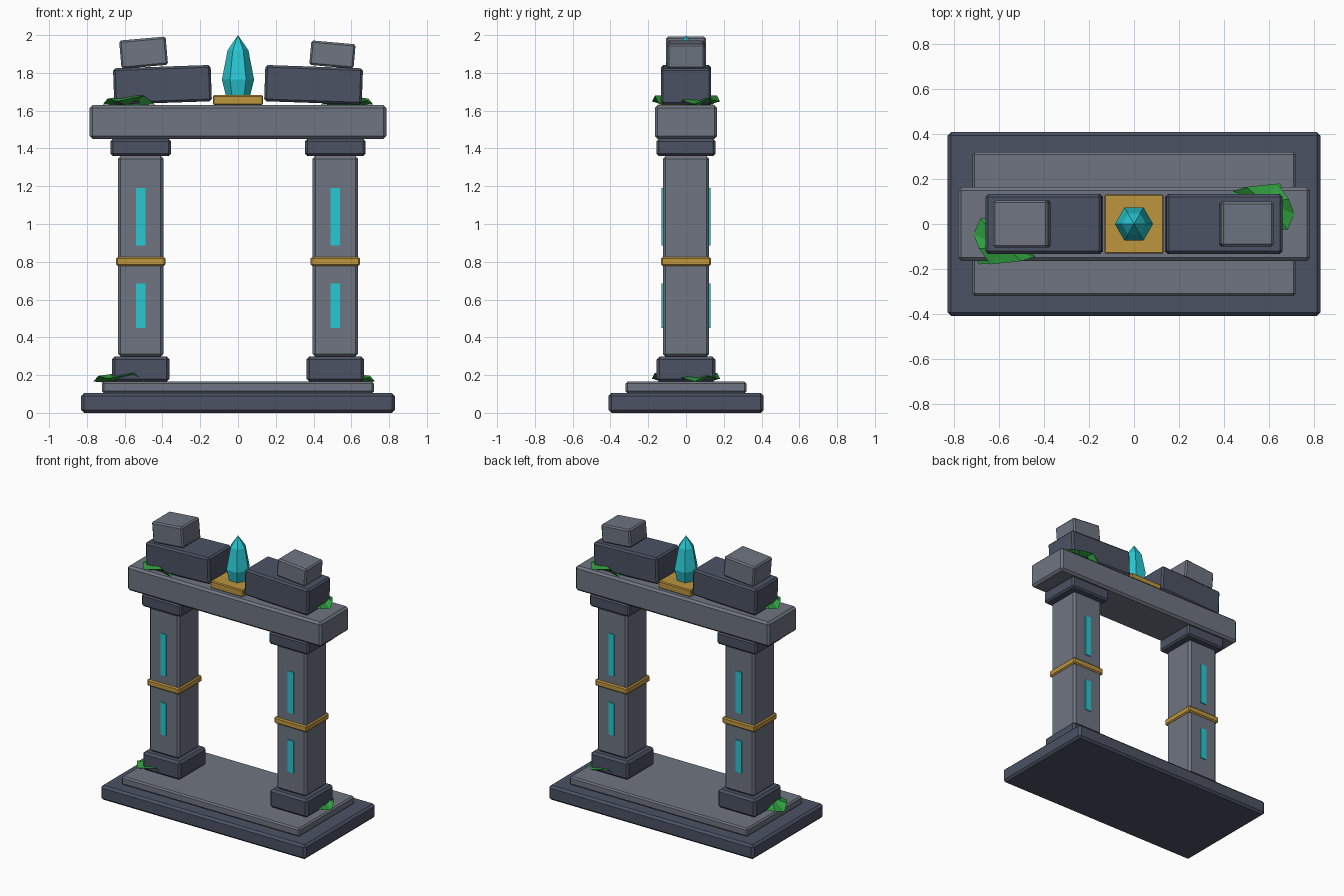
import bpy
import bmesh
from math import radians, cos, sin, pi

if "Cube" in bpy.data.objects:
    bpy.data.objects.remove(bpy.data.objects["Cube"], do_unlink=True)


def material(name, r, g, b):
    m = bpy.data.materials.new(name)
    m.use_nodes = True
    m.diffuse_color = (r, g, b, 1)
    m.node_tree.nodes["Principled BSDF"].inputs["Base Color"].default_value = (r, g, b, 1)
    return m


stone = material("light stone", 0.157, 0.178, 0.220)
dark = material("dark stone", 0.070, 0.085, 0.125)
gold = material("gold", 0.51, 0.30, 0.048)
glow = material("cyan crystal", 0.021, 0.58, 0.65)
moss = material("moss green", 0.030, 0.345, 0.050)


def add_object(name, bm, mat):
    bmesh.ops.recalc_face_normals(bm, faces=bm.faces)
    mesh = bpy.data.meshes.new(name)
    bm.to_mesh(mesh)
    bm.free()
    mesh.materials.append(mat)
    obj = bpy.data.objects.new(name, mesh)
    bpy.context.collection.objects.link(obj)
    return obj


def block(name, mat, centre, size, bevel=0.012, tilt=0):
    """Chamfered box, tilted about the y axis in degrees."""
    bm = bmesh.new()
    bmesh.ops.create_cube(bm, size=1)
    bmesh.ops.scale(bm, vec=size, verts=bm.verts)
    if bevel:
        bmesh.ops.bevel(bm, geom=bm.edges[:], offset=bevel, segments=1, affect='EDGES')
    obj = add_object(name, bm, mat)
    obj.location = centre
    obj.rotation_euler.y = radians(tilt)
    return obj


def layer(name, mat, x, z0, z1, width, depth, bevel=0.012):
    """Upright block between two heights."""
    return block(name, mat, (x, 0, (z0 + z1) / 2), (width, depth, z1 - z0), bevel)


# Stepped base
layer("base_slab", dark, 0, 0, 0.105, 1.66, 0.82, 0.015)
layer("base_step", stone, 0, 0.105, 0.165, 1.44, 0.64, 0.01)

# Pillars with plinth, capital, band and glowing inlays on front and back
for side, sx in (("right", -1), ("left", 1)):
    x = 0.515 * sx
    layer(side + "_plinth", dark, x, 0.165, 0.298, 0.305, 0.31, 0.015)
    layer(side + "_shaft", stone, x, 0.298, 1.36, 0.242, 0.246, 0.015)
    layer(side + "_capital", dark, x, 1.36, 1.45, 0.32, 0.31)
    layer(side + "_band", gold, x, 0.778, 0.825, 0.262, 0.264, 0.008)
    for face, sy in (("front", -1), ("back", 1)):
        for part, z0, z1 in (("lower", 0.45, 0.685), ("upper", 0.885, 1.19)):
            block(f"{side}_{face}_{part}_inlay", glow, (x, 0.1245 * sy, (z0 + z1) / 2),
                  (0.048, 0.009, z1 - z0), 0)
    # Leaning cap stone above each pillar
    block(side + "_cap_stone", dark, (0.4 * sx, 0, 1.737), (0.517, 0.266, 0.192), 0.012, 2 * sx)

# Lintel and loose top stones
layer("lintel", stone, 0, 1.45, 1.63, 1.57, 0.33, 0.015)
block("right_top_stone", stone, (-0.5, 0, 1.907), (0.247, 0.21, 0.15), 0.01, -5)
block("left_top_stone", stone, (0.5, 0, 1.897), (0.235, 0.2, 0.13), 0.01, 5)

# Crystal on its gold mount
layer("crystal_mount", gold, 0, 1.63, 1.682, 0.264, 0.264, 0.006)
bm = bmesh.new()
rings = [[bm.verts.new((r * cos(i * pi / 3), r * sin(i * pi / 3), z)) for i in range(6)]
         for r, z in ((0.063, 1.675), (0.085, 1.765), (0.055, 1.92))]
tip = bm.verts.new((0, 0, 2))
bm.faces.new(rings[0])
for i in range(6):
    j = (i + 1) % 6
    for low, high in zip(rings, rings[1:]):
        bm.faces.new((low[i], low[j], high[j], high[i]))
    bm.faces.new((rings[-1][i], rings[-1][j], tip))
add_object("crystal", bm, glow)

# Moss clumps: ragged rim with a raised crown and a shallow underside
RIM = [(0.14, -0.065, 0), (0.1, 0.05, 0.03), (0, 0.1, 0), (-0.105, 0.105, 0.02),
       (-0.135, 0.035, 0), (-0.11, -0.03, 0.03), (-0.06, -0.1, 0.015), (0.08, -0.085, 0.045)]


def moss_clump(name, x, y, z, turn):
    bm = bmesh.new()
    rim = [bm.verts.new(p) for p in RIM]
    crown = bm.verts.new((0, -0.02, 0.045))
    under = bm.verts.new((0, -0.01, -0.012))
    for a, b in zip(rim, rim[1:] + rim[:1]):
        bm.faces.new((a, b, crown))
        bm.faces.new((b, a, under))
    obj = add_object(name, bm, moss)
    obj.location = (x, y, z)
    obj.rotation_euler.z = radians(turn)


moss_clump("lintel_front_moss", -0.58, -0.08, 1.634, 0)
moss_clump("lintel_back_moss", 0.58, 0.08, 1.634, 180)
moss_clump("base_front_moss", -0.63, -0.08, 0.166, 0)
moss_clump("base_back_moss", 0.59, 0.08, 0.166, 180)
